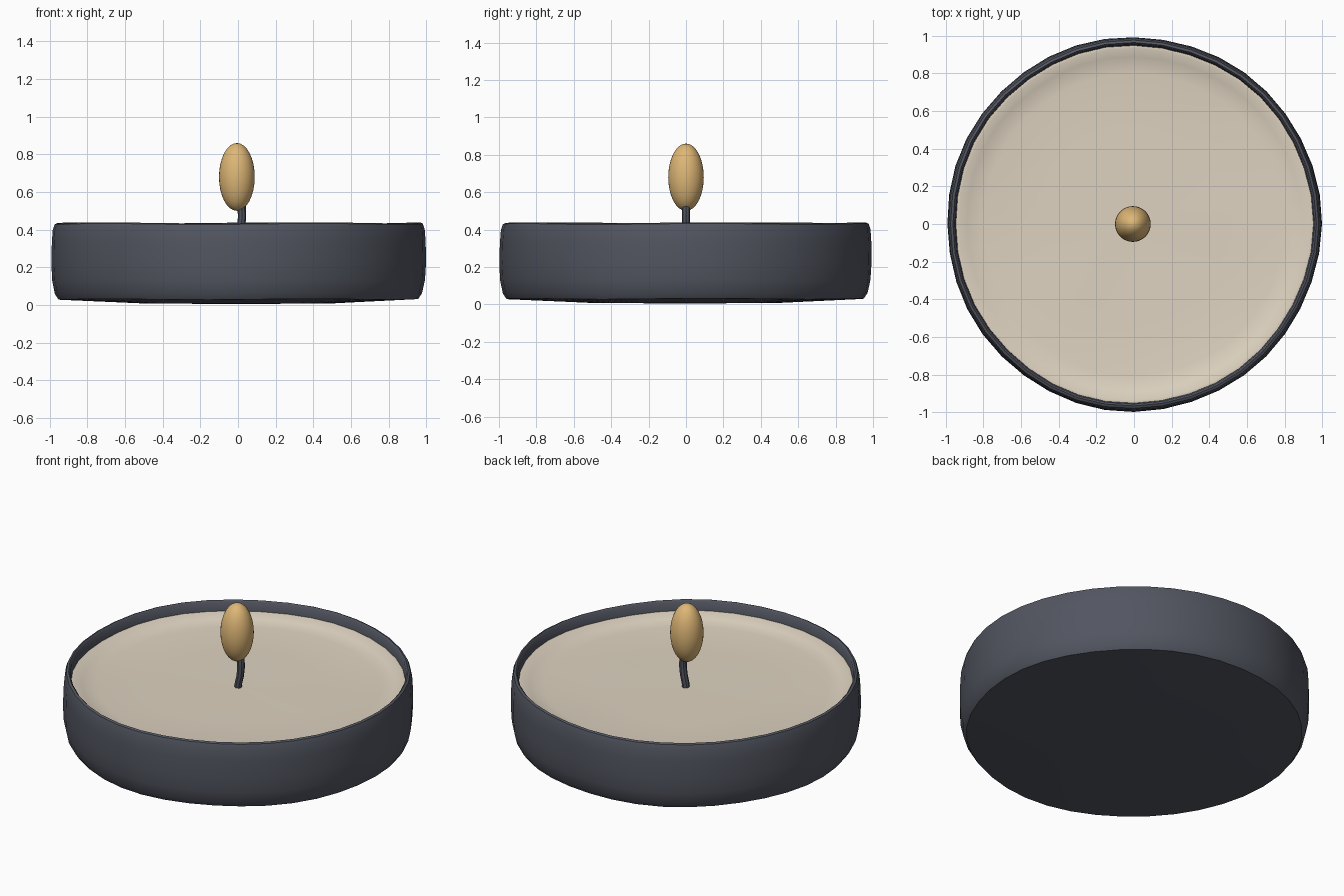
import bpy, bmesh, math
from mathutils import Vector

cube = bpy.data.objects.get("Cube")
if cube:
    bpy.data.objects.remove(cube, do_unlink=True)


def material(name, rgb):
    m = bpy.data.materials.new(name)
    m.use_nodes = True
    m.diffuse_color = (*rgb, 1)
    m.node_tree.nodes["Principled BSDF"].inputs["Base Color"].default_value = (*rgb, 1)
    return m


slate = material("dark slate", (0.085, 0.092, 0.118))
cream = material("cream wax", (0.73, 0.65, 0.53))
amber = material("amber flame", (0.73, 0.47, 0.18))


def finish(obj, mat, angle=40):
    obj.data.materials.append(mat)
    bpy.ops.object.select_all(action='DESELECT')
    obj.select_set(True)
    bpy.context.view_layer.objects.active = obj
    bpy.ops.object.shade_smooth_by_angle(angle=math.radians(angle))


def wobble(a, z):
    """Slight hand-made unevenness of the radius."""
    return 1 + 0.003 * math.sin(3 * a + 0.7) + 0.002 * math.sin(7 * a + 5 * z)


def lathe(name, profile, mat, sides=40, ripple=0.0, angle=40):
    """Spin (radius, height) points; radius 0 makes a pole."""
    bm = bmesh.new()
    rings = []
    for r, z in profile:
        if r == 0:
            rings.append([bm.verts.new((0, 0, z))] * sides)
            continue
        ring = []
        for i in range(sides):
            a = math.tau * i / sides
            k = r * wobble(a, z)
            dz = ripple * math.sin(5 * a + 1) * r ** 4
            ring.append(bm.verts.new((k * math.cos(a), k * math.sin(a), z + dz)))
        rings.append(ring)
    for low, high in zip(rings, rings[1:]):
        for i in range(sides):
            j = (i + 1) % sides
            quad = dict.fromkeys((low[i], low[j], high[j], high[i]))
            bm.faces.new(list(quad))
    bmesh.ops.recalc_face_normals(bm, faces=bm.faces)
    mesh = bpy.data.meshes.new(name)
    bm.to_mesh(mesh)
    bm.free()
    obj = bpy.data.objects.new(name, mesh)
    bpy.context.collection.objects.link(obj)
    finish(obj, mat, angle)
    return obj


# Shallow cup: gently bowed base, rounded wall, thin rolled rim, hollow inside
lathe("cup", [(0, 0.005), (0.5, 0.008), (0.955, 0.03), (0.975, 0.06), (0.99, 0.13),
              (0.995, 0.22), (0.993, 0.33), (0.988, 0.40), (0.978, 0.43),
              (0.965, 0.436), (0.955, 0.425), (0.95, 0.36), (0.94, 0.07), (0, 0.05)],
      slate, ripple=0.003)

# Wax fill with a raised edge where it meets the cup
lathe("wax", [(0, 0.06), (0.93, 0.08), (0.95, 0.372), (0.935, 0.374), (0.89, 0.352),
              (0.8, 0.342), (0.5, 0.338), (0, 0.338)], cream, ripple=0.004)

# Curved wick
path = [Vector(p) for p in ((0, 0, 0.30), (0.003, 0, 0.36), (0.015, 0, 0.41),
                            (0.021, 0, 0.46), (0.02, 0, 0.52), (0.01, 0, 0.56))]
curve = bpy.data.curves.new("wick", 'CURVE')
curve.dimensions = '3D'
curve.bevel_depth = 0.022
curve.bevel_resolution = 2
curve.use_fill_caps = True
spline = curve.splines.new('POLY')
spline.points.add(len(path) - 1)
for point, p in zip(spline.points, path):
    point.co = (*p, 1)
wick = bpy.data.objects.new("wick", curve)
bpy.context.collection.objects.link(wick)
bpy.ops.object.select_all(action='DESELECT')
wick.select_set(True)
bpy.context.view_layer.objects.active = wick
bpy.ops.object.convert(target='MESH')
finish(bpy.context.object, slate)

# Egg-shaped flame
bpy.ops.mesh.primitive_uv_sphere_add(segments=32, ring_count=16, radius=1,
                                     location=(-0.006, 0, 0.68))
flame = bpy.context.object
flame.name = "flame"
flame.scale = (0.095, 0.095, 0.18)
bpy.ops.object.transform_apply(location=False, rotation=False, scale=True)
finish(flame, amber, 60)
